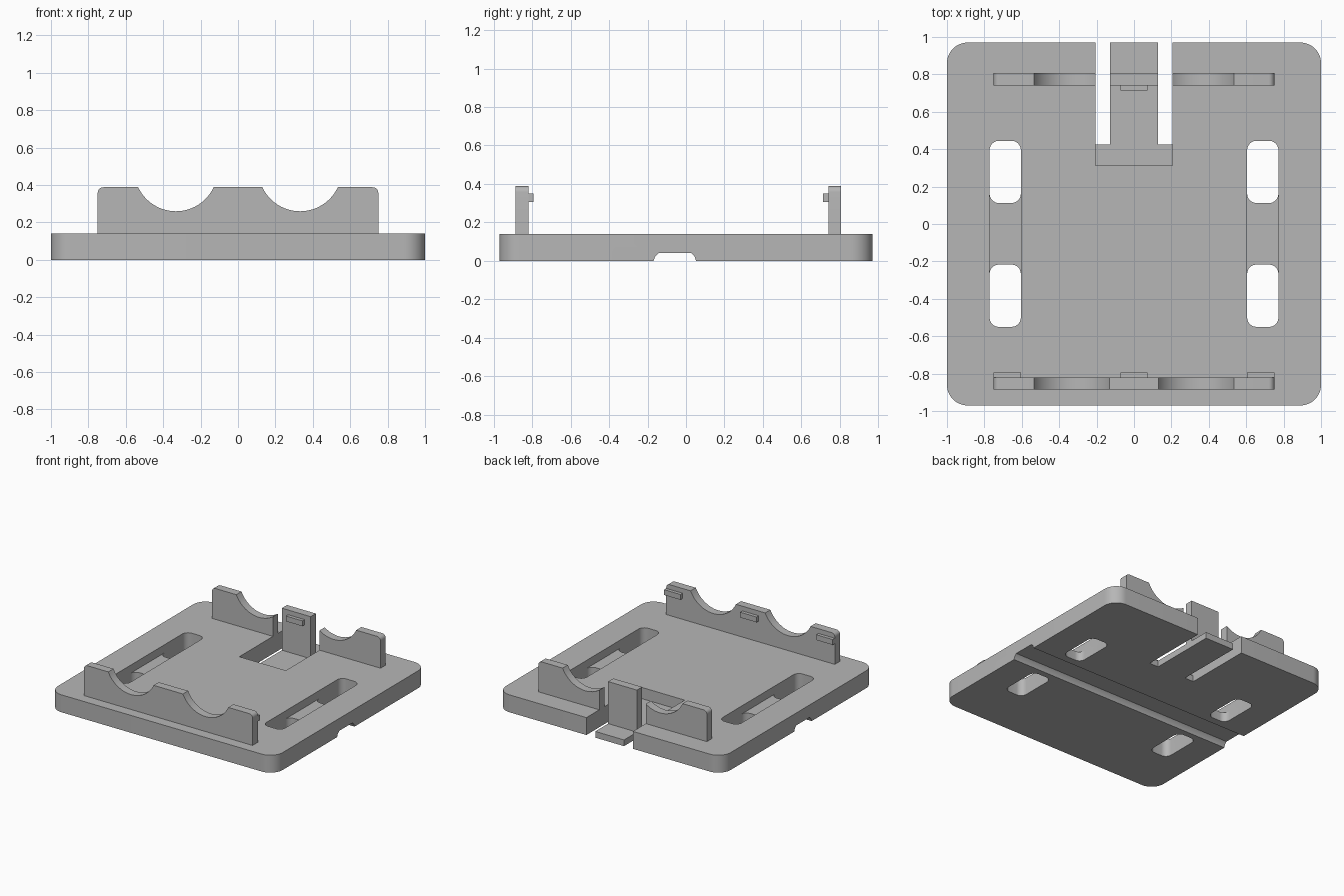
import bpy, bmesh, math
from mathutils import Vector

cube = bpy.data.objects.get("Cube")
if cube:
    bpy.data.objects.remove(cube, do_unlink=True)

grey = bpy.data.materials.new("plain grey")
grey.use_nodes = True
GREY = (0.47, 0.47, 0.47, 1)
grey.diffuse_color = GREY
grey.node_tree.nodes["Principled BSDF"].inputs["Base Color"].default_value = GREY

TOP, RIM, TONGUE = 0.14, 0.388, 0.05


def arc(cx, cy, r, start, end, steps):
    """Points along a circular arc, angles in degrees."""
    angles = [math.radians(start + (end - start) * i / steps) for i in range(steps + 1)]
    return [(cx + r * math.cos(a), cy + r * math.sin(a)) for a in angles]


def rounded(x0, x1, y0, y1, r, steps=8):
    """Rectangle outline with rounded corners."""
    corners = [(x1 - r, y1 - r), (x0 + r, y1 - r), (x0 + r, y0 + r), (x1 - r, y0 + r)]
    return [p for i, (x, y) in enumerate(corners)
            for p in arc(x, y, r, 90 * i, 90 * i + 90, steps)]


def rect(x0, x1, y0, y1):
    return [(x0, y0), (x1, y0), (x1, y1), (x0, y1)]


def prism(name, outline, axis, lo, hi):
    """Extrude a flat outline along the x, y or z axis."""
    place = {"x": lambda a, b, c: (c, a, b),
             "y": lambda a, b, c: (a, c, b),
             "z": lambda a, b, c: (a, b, c)}[axis]
    bm = bmesh.new()
    face = bm.faces.new([bm.verts.new(place(a, b, lo)) for a, b in outline])
    out = bmesh.ops.extrude_face_region(bm, geom=[face])
    moved = [v for v in out["geom"] if isinstance(v, bmesh.types.BMVert)]
    bmesh.ops.translate(bm, verts=moved, vec=Vector(place(0, 0, hi - lo)))
    bmesh.ops.recalc_face_normals(bm, faces=bm.faces)
    mesh = bpy.data.meshes.new(name)
    bm.to_mesh(mesh)
    bm.free()
    mesh.materials.append(grey)
    obj = bpy.data.objects.new(name, mesh)
    bpy.context.collection.objects.link(obj)
    return obj


def cut(target, cutter):
    """Subtract the cutter and discard it."""
    bpy.context.view_layer.objects.active = target
    mod = target.modifiers.new("cut", "BOOLEAN")
    mod.operation, mod.solver, mod.object = "DIFFERENCE", "EXACT", cutter
    bpy.ops.object.modifier_apply(modifier=mod.name)
    bpy.data.objects.remove(cutter, do_unlink=True)


# Base plate with rounded corners
plate = prism("base_plate", rounded(-1, 1, -0.97, 0.97, 0.11, 12), "z", 0, TOP)

# Strap slots: a long shallow recess with a through hole at each end
for side in (-1, 1):
    x0, x1 = sorted((side * 0.605, side * 0.772))
    cut(plate, prism("recess", rounded(x0, x1, -0.55, 0.445, 0.05), "z", 0.075, 0.3))
    for y0, y1 in ((-0.55, -0.217), (0.112, 0.445)):
        cut(plate, prism("hole", rounded(x0, x1, y0, y1, 0.05), "z", -0.1, 0.3))

# Strap groove under the plate
groove = [(-0.168, -0.05), (-0.168, 0), (-0.161, 0.022), (-0.143, 0.04),
          (0.027, 0.04), (0.045, 0.022), (0.052, 0), (0.052, -0.05)]
cut(plate, prism("groove", groove, "x", -1.2, 1.2))

# Thin spring tongue at the back, freed by two gaps
cut(plate, prism("tongue_recess", rect(-0.207, 0.207, 0.312, 1.2), "z", TONGUE, 0.3))
for side in (-1, 1):
    x0, x1 = sorted((side * 0.128, side * 0.207))
    cut(plate, prism("gap", rect(x0, x1, 0.425, 1.2), "z", -0.1, 0.3))

# Cradle walls, each with two round scallops in the top edge
SCALLOP_R, SCALLOP_Z = 0.2225, 0.482
half = math.degrees(math.acos((SCALLOP_Z - RIM) / SCALLOP_R))
outline = [(-0.75, TOP - 0.001), (0.75, TOP - 0.001)]
outline += arc(0.72, RIM - 0.03, 0.03, 0, 90, 6)
for x in (0.332, -0.332):
    outline += arc(x, SCALLOP_Z, SCALLOP_R, 270 + half, 270 - half, 24)
outline += arc(-0.72, RIM - 0.03, 0.03, 90, 180, 6)

front_wall = prism("front_wall", outline, "y", -0.886, -0.82)
back_wall = prism("back_wall", outline, "y", 0.74, 0.806)
cut(back_wall, prism("opening", rect(-0.207, 0.207, 0, 0.6), "y", 0.6, 1))

# Upright clip standing on the tongue
clip = prism("spring_clip", rect(-0.128, 0.128, TONGUE - 0.001, RIM), "y", 0.74, 0.806)

# Small retaining tabs on the inner wall faces
for name, x0, x1 in (("right", -0.75, -0.605), ("middle", -0.073, 0.073), ("left", 0.605, 0.75)):
    prism("front_tab_" + name, rect(x0, x1, 0.307, 0.35), "y", -0.821, -0.793)
prism("back_tab", rect(-0.073, 0.073, 0.307, 0.35), "y", 0.713, 0.741)

# Smooth the rounded surfaces, keep the edges crisp
for obj in (plate, front_wall, back_wall):
    bpy.ops.object.select_all(action="DESELECT")
    obj.select_set(True)
    bpy.context.view_layer.objects.active = obj
    bpy.ops.object.shade_smooth_by_angle(angle=math.radians(30))
